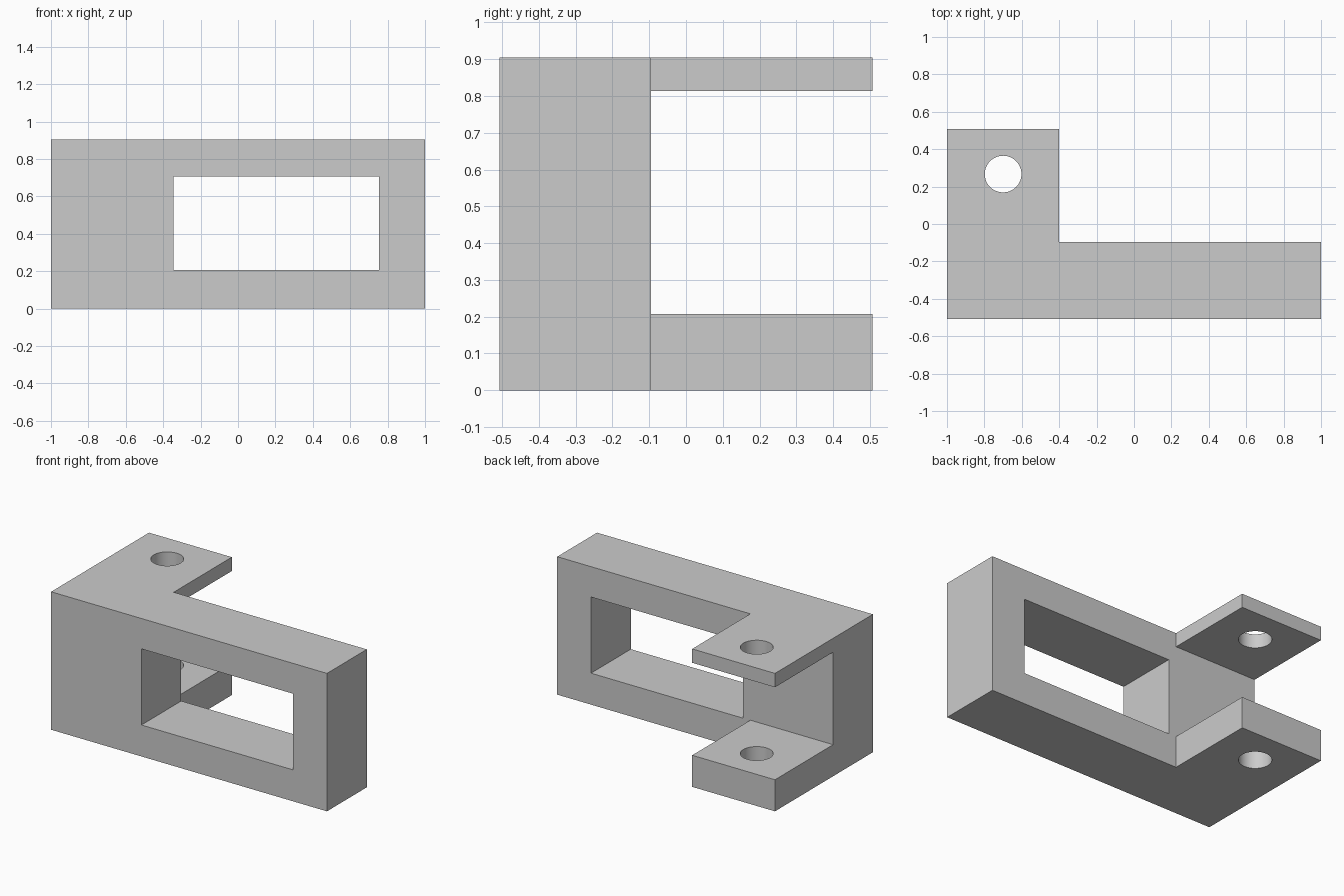
import bpy, bmesh, math

if "Cube" in bpy.data.objects:
    bpy.data.objects.remove(bpy.data.objects["Cube"])

H = 0.904            # overall height
Y0, YB, Y1 = -0.507, -0.095, 0.507   # front, wall back, lug end


def prism(name, pts, z0, z1):
    """Extrude a flat xy outline from z0 to z1."""
    bm = bmesh.new()
    face = bm.faces.new([bm.verts.new((x, y, z0)) for x, y in pts])
    ext = bmesh.ops.extrude_face_region(bm, geom=[face])
    for v in ext["geom"]:
        if isinstance(v, bmesh.types.BMVert):
            v.co.z = z1
    bmesh.ops.recalc_face_normals(bm, faces=bm.faces)
    me = bpy.data.meshes.new(name)
    bm.to_mesh(me)
    bm.free()
    ob = bpy.data.objects.new(name, me)
    bpy.context.collection.objects.link(ob)
    return ob


def rect(x0, x1, y0, y1):
    return [(x0, y0), (x1, y0), (x1, y1), (x0, y1)]


def cut(target, cutter):
    mod = target.modifiers.new("cut", 'BOOLEAN')
    mod.operation, mod.solver, mod.object = 'DIFFERENCE', 'EXACT', cutter
    bpy.context.view_layer.objects.active = target
    bpy.ops.object.modifier_apply(modifier=mod.name)
    bpy.data.objects.remove(cutter)


# L-shaped block: long wall plus lug at the left end
bracket = prism("bracket", [(-1, Y0), (1, Y0), (1, YB), (-0.4, YB),
                            (-0.4, Y1), (-1, Y1)], 0, H)

# gap between thin upper lug and thick lower lug
cut(bracket, prism("lug_gap", rect(-1.2, -0.2, YB, 0.7), 0.207, 0.813))

# window through the wall
cut(bracket, prism("window", rect(-0.345, 0.755, -0.7, 0.2), 0.206, 0.705))

# pin hole through both lugs
N = 48
circle = [(-0.7 + 0.098 * math.cos(2 * math.pi * i / N),
           0.267 + 0.098 * math.sin(2 * math.pi * i / N)) for i in range(N)]
cut(bracket, prism("pin_hole", circle, -0.2, H + 0.2))

# smooth only the hole walls
bpy.ops.object.select_all(action='DESELECT')
bracket.select_set(True)
bpy.context.view_layer.objects.active = bracket
bpy.ops.object.shade_smooth_by_angle(angle=math.radians(30))
